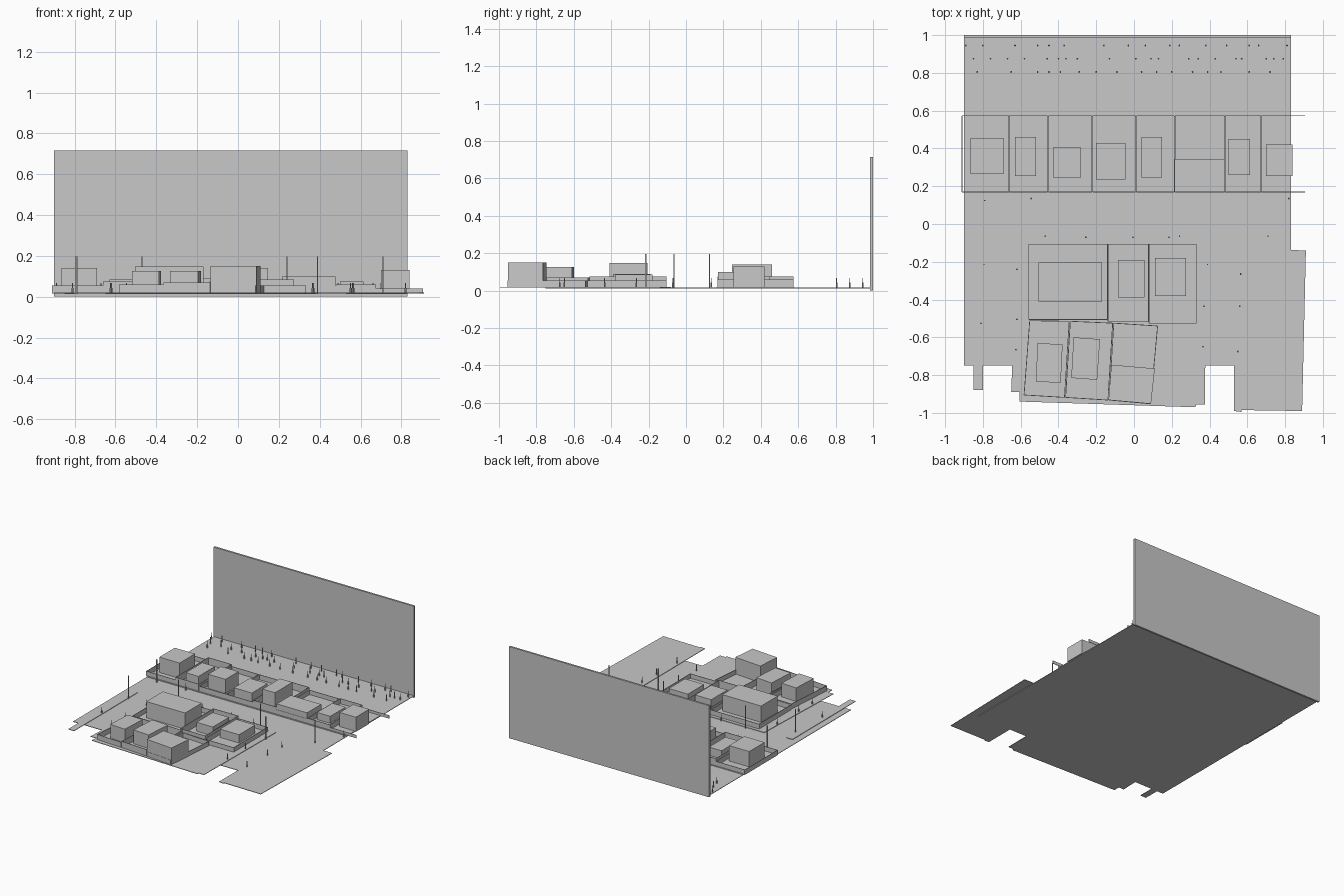
import bpy, bmesh, math

grey = bpy.data.materials.new("plain_grey")
grey.diffuse_color = (0.58, 0.58, 0.58, 1)
Z = 0.02  # street level


def finish(name, bm):
    bmesh.ops.recalc_face_normals(bm, faces=bm.faces)
    me = bpy.data.meshes.new(name)
    bm.to_mesh(me)
    bm.free()
    me.materials.append(grey)
    ob = bpy.data.objects.new(name, me)
    bpy.context.collection.objects.link(ob)
    return ob


def add_prism(bm, pts, z0, z1):
    """Extruded outline."""
    lo = [bm.verts.new((x, y, z0)) for x, y in pts]
    hi = [bm.verts.new((x, y, z1)) for x, y in pts]
    bm.faces.new(lo[::-1])
    bm.faces.new(hi)
    n = len(pts)
    for i in range(n):
        j = (i + 1) % n
        bm.faces.new((lo[i], lo[j], hi[j], hi[i]))


def prism(name, pts, z0, z1):
    bm = bmesh.new()
    add_prism(bm, pts, z0, z1)
    return finish(name, bm)


def rect(x0, x1, y0, y1):
    return [(x0, y0), (x1, y0), (x1, y1), (x0, y1)]


def fence(name, pts, top, closed=True, t=0.002):
    """Thin standing walls along a path."""
    bm = bmesh.new()
    n = len(pts)
    for i in range(n if closed else n - 1):
        (ax, ay), (bx, by) = pts[i], pts[(i + 1) % n]
        d = math.hypot(bx - ax, by - ay)
        ux, uy = (bx - ax) / d * t, (by - ay) / d * t
        add_prism(bm, [(ax + uy, ay - ux), (bx + uy, by - ux),
                       (bx - uy, by + ux), (ax - uy, ay + ux)], Z - 0.004, top)
    return finish(name, bm)


# ground and back wall
prism("ground", rect(-0.90, 0.83, -0.75, 1.0), 0.012, 0.016)
prism("back_wall", rect(-0.90, 0.83, 0.985, 1.0), 0, 0.715)

# pavements laid over the ground and past its edge
prism("right_pavement", [(0.53, -0.99), (0.57, -0.995), (0.57, -0.985), (0.89, -0.99),
                         (0.91, -0.14), (0.53, -0.13)], 0.016, Z)
prism("middle_pavement", [(-0.65, -0.89), (-0.605, -0.89), (-0.605, -0.94), (0.325, -0.97),
                          (0.33, -0.955), (0.375, -0.955), (0.385, -0.08), (-0.62, -0.08)], 0.016, Z)
prism("left_pavement", rect(-0.85, -0.80, -0.88, -0.10), 0.016, Z)
prism("back_pavement", rect(-0.90, 0.83, 0.16, 0.58), 0.016, Z)

# back row of walled plots
edges = [-0.912, -0.66, -0.455, -0.22, 0.01, 0.215, 0.48, 0.675]
tops = [0.055, 0.075, 0.06, 0.06, 0.075, 0.055, 0.06]
for i, top in enumerate(tops):
    fence(f"back_plot_{i + 1}", rect(edges[i] + 0.002, edges[i + 1] - 0.002, 0.17, 0.573), top)
# last plot is open at its end
fence("back_plot_8_front", [(0.675, 0.17), (0.905, 0.17)], 0.04, False)
fence("back_plot_8_rear", [(0.675, 0.573), (0.905, 0.573)], 0.04, False)

# middle block of three plots
for i, (x0, x1, y0, top) in enumerate([(-0.557, -0.14, -0.505, 0.058),
                                       (-0.137, 0.077, -0.515, 0.075),
                                       (0.08, 0.33, -0.525, 0.055)]):
    fence(f"middle_plot_{i + 1}", rect(x0, x1, y0, -0.107), top)

# slanted front plots
front = [(-0.555, -0.512), (-0.34, -0.515), (-0.11, -0.525), (0.128, -0.54)]
base = [(-0.585, -0.905), (-0.365, -0.918), (-0.135, -0.932), (0.09, -0.952)]
for i, top in enumerate([0.06, 0.07, 0.055]):
    a, b, c, d = front[i], front[i + 1], base[i + 1], base[i]
    fence(f"front_plot_{i + 1}", [(a[0] + .003, a[1]), (b[0] - .003, b[1]),
                                  (c[0] - .003, c[1]), (d[0] + .003, d[1])], top)

# straight box buildings: x0, x1, y0, y1, top
houses = [
    (-0.865, -0.69, 0.265, 0.455, 0.14), (-0.63, -0.52, 0.255, 0.46, 0.085),
    (-0.43, -0.28, 0.245, 0.405, 0.13), (-0.20, -0.045, 0.235, 0.43, 0.09),
    (0.04, 0.148, 0.245, 0.46, 0.14), (0.215, 0.478, 0.17, 0.345, 0.10),
    (0.50, 0.615, 0.26, 0.45, 0.075), (0.70, 0.84, 0.255, 0.42, 0.13),
    (-0.505, -0.17, -0.41, -0.205, 0.147), (-0.085, 0.055, -0.39, -0.19, 0.09),
    (0.11, 0.275, -0.38, -0.18, 0.085),
]
for i, (x0, x1, y0, y1, top) in enumerate(houses):
    prism(f"house_{i + 1}", rect(x0, x1, y0, y1), Z - 0.004, top)

# slanted buildings at the front
prism("front_house_left", [(-0.52, -0.833), (-0.388, -0.842), (-0.378, -0.638), (-0.51, -0.63)], Z - 0.004, 0.127)
prism("front_house_middle", [(-0.332, -0.815), (-0.195, -0.825), (-0.18, -0.61), (-0.32, -0.60)], Z - 0.004, 0.127)
prism("corner_house", [(-0.135, -0.932), (0.09, -0.952), (0.11, -0.765), (-0.12, -0.745)], Z - 0.004, 0.15)

# street lamps
bm = bmesh.new()
for x, y in [(-0.79, 0.125), (-0.795, -0.215), (-0.47, -0.065),
             (0.24, -0.065), (0.39, -0.215), (0.71, -0.065)]:
    add_prism(bm, rect(x - .003, x + .003, y - .003, y + .003), 0.014, 0.196)
finish("street_lamps", bm)

# small standing posts: back rows, given as hundredths in x, then the streets
rows = {
    0.945: [-89, -80, -63, -51, -45, -37, -16, -3, 6, 19, 24, 38, 49, 61, 66, 81],
    0.875: [-85, -76, -67, -58, -46, -40, -36, -30, -13, 1, 9, 13, 29, 34, 43, 54, 57, 70, 74, 79],
    0.805: [-83, -65, -51, -45, -39, -29, -20, -9, 4, 12, 20, 31, 39, 46, 61, 72],
}
spots = [(x / 100, y) for y, xs in rows.items() for x in xs]
spots += [(-0.545, 0.135), (0.82, 0.135), (-0.255, -0.07), (-0.005, -0.07), (0.185, -0.07),
          (-0.62, -0.24), (0.565, -0.265), (0.56, -0.435), (0.37, -0.435), (-0.81, -0.525),
          (-0.62, -0.505), (0.365, -0.65), (0.55, -0.675), (-0.625, -0.665)]
bm = bmesh.new()
for x, y in spots:
    for r, z0, z1 in ((0.005, 0.014, 0.042), (0.0025, 0.042, 0.066)):
        add_prism(bm, [(x + r * math.cos(a * math.pi / 3), y + r * math.sin(a * math.pi / 3))
                       for a in range(6)], z0, z1)
finish("standing_posts", bm)
